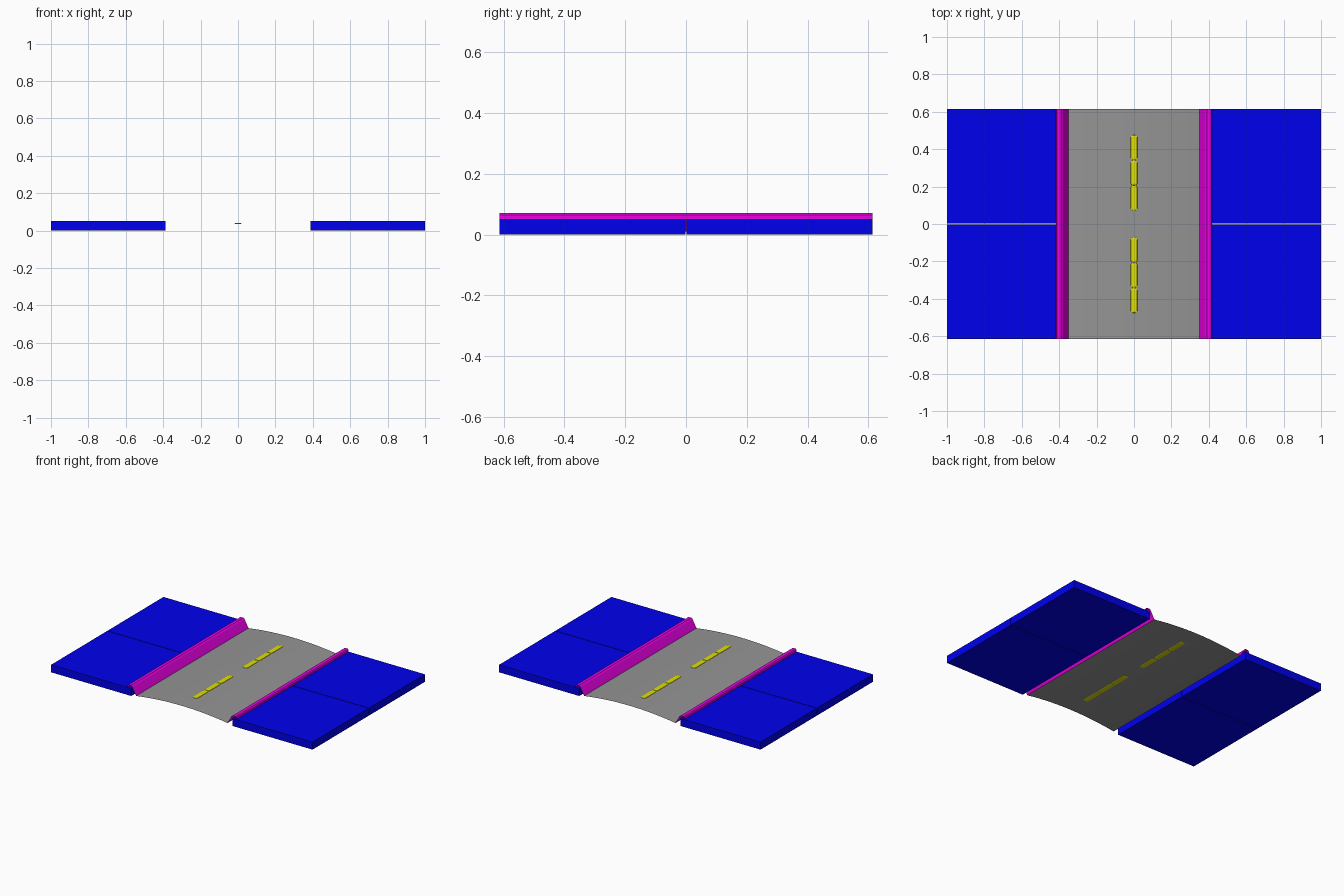
import bpy, bmesh, math

if "Cube" in bpy.data.objects:
    bpy.data.objects.remove(bpy.data.objects["Cube"])

HALF = 0.614          # half length of the road section along y
ROAD_X = 0.35
ROAD_EDGE, ROAD_TOP = 0.01, 0.036


def material(name, rgb):
    m = bpy.data.materials.new(name)
    m.diffuse_color = (*rgb, 1)
    m.use_nodes = True
    m.node_tree.nodes["Principled BSDF"].inputs["Base Color"].default_value = m.diffuse_color
    return m


def finish(name, bm, mat):
    me = bpy.data.meshes.new(name)
    bm.to_mesh(me)
    bm.free()
    me.materials.append(mat)
    ob = bpy.data.objects.new(name, me)
    bpy.context.collection.objects.link(ob)
    return ob


def sheet(name, profile, mat):
    """Open strip: an xz profile, running left to right, swept along y."""
    bm = bmesh.new()
    rows = [[bm.verts.new((x, y, z)) for y in (-HALF, HALF)] for x, z in profile]
    for a, b in zip(rows, rows[1:]):
        bm.faces.new((a[0], b[0], b[1], a[1]))
    return finish(name, bm, mat)


def slab(name, x0, x1, y0, y1, z1, mat):
    bm = bmesh.new()
    bmesh.ops.create_cube(bm, size=1)
    for v in bm.verts:
        v.co = (x0 if v.co.x < 0 else x1, y0 if v.co.y < 0 else y1, z1 if v.co.z > 0 else 0)
    return finish(name, bm, mat)


def pill(name, cy, length, width, mat):
    """Flat rounded marking built from stacked inset outlines."""
    bm = bmesh.new()
    rings = []
    for z, inset in ((0.0345, 0.004), (0.036, 0), (0.0385, 0.001), (0.0405, 0.008)):
        hx, hy = width / 2 - inset, length / 2 - inset
        r = hx * 0.7
        ring = []
        for sx, sy, start in ((1, 1, 0), (-1, 1, 90), (-1, -1, 180), (1, -1, 270)):
            for k in range(4):
                a = math.radians(start + 30 * k)
                ring.append(bm.verts.new((sx * (hx - r) + r * math.cos(a),
                                          cy + sy * (hy - r) + r * math.sin(a), z)))
        rings.append(ring)
    n = len(rings[0])
    for lo, hi in zip(rings, rings[1:]):
        for i in range(n):
            j = (i + 1) % n
            bm.faces.new((lo[i], lo[j], hi[j], hi[i]))
    bm.faces.new(rings[-1])
    bm.faces.new(rings[0][::-1])
    return finish(name, bm, mat)


blue = material("pavement_blue", (0.0, 0.0, 0.85))
pink = material("curb_pink", (0.85, 0.0, 0.8))
yellow = material("marking_yellow", (0.75, 0.75, 0.0))
asphalt = material("asphalt", (0.3, 0.3, 0.3))

# Cambered road surface
N = 16
xs = [ROAD_X * (2 * i / N - 1) for i in range(N + 1)]
road = sheet("road", [(x, ROAD_TOP - (ROAD_TOP - ROAD_EDGE) * (x / ROAD_X) ** 2) for x in xs], asphalt)
for p in road.data.polygons:
    p.use_smooth = True

# Curbs: lip over the pavement, rounded top, slope down to the road
curb = [(-0.417, 0.050), (-0.417, 0.064), (-0.411, 0.071), (-0.389, 0.072),
        (-0.380, 0.065), (-0.355, 0.020), (-0.350, 0.010)]
sheet("curb_left", curb, pink)
sheet("curb_right", [(-x, z) for x, z in reversed(curb)], pink)

# Pavement slabs, two per side with a fine joint
for side, x0, x1 in (("left", -1, -0.387), ("right", 0.387, 1)):
    slab(f"pavement_{side}_front", x0, x1, -HALF, -0.002, 0.052, blue)
    slab(f"pavement_{side}_back", x0, x1, 0.002, HALF, 0.052, blue)

# Centre line: two dashes of three pieces
for s, label in ((-1, "front"), (1, "back")):
    for k in range(3):
        pill(f"lane_marking_{label}_{k + 1}", s * (0.138 + 0.1355 * k), 0.133, 0.036, yellow)
